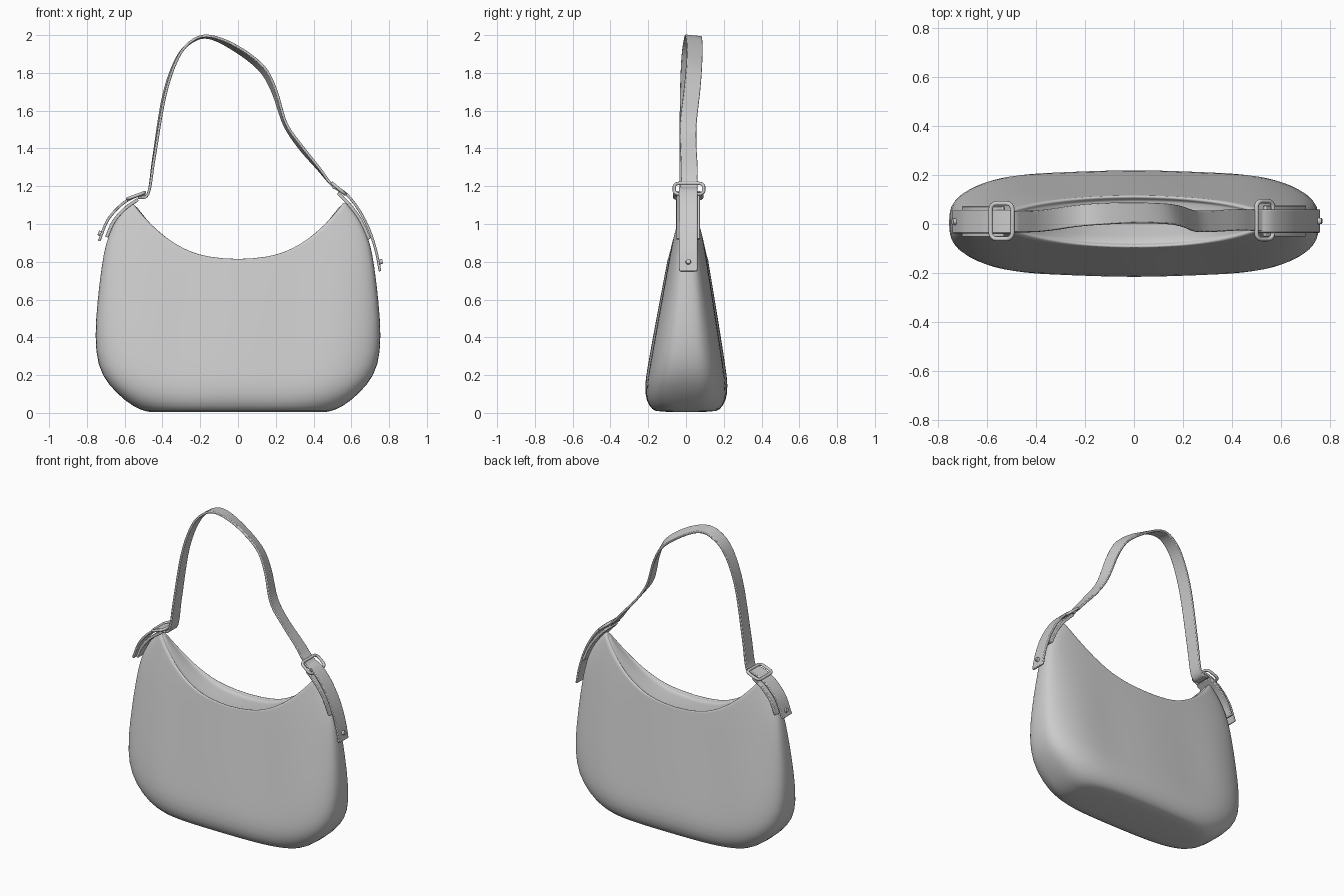
import bpy, bmesh, math
from mathutils import Vector, Matrix

if "Cube" in bpy.data.objects:
    bpy.data.objects.remove(bpy.data.objects["Cube"])


def interp(table, v):
    for (a, fa), (b, fb) in zip(table, table[1:]):
        if v <= b:
            k = max(0.0, (v - a) / (b - a))
            return fa + (fb - fa) * k
    return table[-1][1]


def finish(name, bm, subsurf=0, bevel=0.0, angle=40):
    bmesh.ops.recalc_face_normals(bm, faces=bm.faces)
    me = bpy.data.meshes.new(name)
    bm.to_mesh(me)
    bm.free()
    ob = bpy.data.objects.new(name, me)
    bpy.context.collection.objects.link(ob)
    if bevel:
        m = ob.modifiers.new("Bevel", 'BEVEL')
        m.width, m.segments = bevel, 2
    if subsurf:
        m = ob.modifiers.new("Subsurf", 'SUBSURF')
        m.levels = m.render_levels = subsurf
    bpy.ops.object.select_all(action='DESELECT')
    ob.select_set(True)
    bpy.context.view_layer.objects.active = ob
    if subsurf:
        bpy.ops.object.shade_smooth()
    else:
        bpy.ops.object.shade_smooth_by_angle(angle=math.radians(angle))
    return ob


# Bag body: stacked rounded rings whose upper levels sag towards the middle
WIDTH = [(0.0, 0.44), (0.015, 0.52), (0.06, 0.595), (0.15, 0.69), (0.25, 0.745), (0.4, 0.76),
         (0.6, 0.745), (0.8, 0.72), (0.9, 0.702), (1.0, 0.66), (1.06, 0.62), (1.11, 0.575)]
DEPTH = [(0.0, 0.15), (0.015, 0.175), (0.06, 0.213), (0.15, 0.22), (0.4, 0.178),
         (0.8, 0.108), (0.95, 0.082), (1.11, 0.052)]
TOP, N = 1.115, 48


def ring(bm, level, inset=0.0, drop=0.0):
    w = interp(WIDTH, level) - inset * 1.6
    verts = []
    for i in range(N):
        a = 2 * math.pi * i / N
        c, s = math.cos(a), math.sin(a)
        u = math.copysign(abs(c) ** 0.6, c)
        v = math.copysign(abs(s) ** 0.6, s)
        x = u * w
        z = level - 0.305 * (1 - abs(u) ** 2.4) * (level / TOP) ** 2
        ripple = 1 + 0.035 * math.cos(x * 11) * math.sin(math.pi * min(1, z))
        y = v * (interp(DEPTH, z) * ripple - inset) + 0.012 * min(1, z)
        verts.append(bm.verts.new((x, y, z - drop)))
    return verts


def cap(bm, r):
    bm.faces.new((r[0], r[1], r[-1]))
    h = N // 2
    for i in range(1, h - 1):
        bm.faces.new((r[i], r[i + 1], r[N - i - 1], r[N - i]))
    bm.faces.new((r[h - 1], r[h], r[h + 1]))


bm = bmesh.new()
levels = (0.004, 0.015, 0.06, 0.15, 0.25, 0.4, 0.6, 0.78, 0.9, 1.0, 1.06, 1.1, TOP)
rings = [ring(bm, l) for l in levels]
rings += [ring(bm, TOP, 0.012), ring(bm, TOP, 0.016, 0.02), ring(bm, TOP, 0.025, 0.024)]
for a, b in zip(rings, rings[1:]):
    for i in range(N):
        j = (i + 1) % N
        bm.faces.new((a[i], a[j], b[j], b[i]))
cap(bm, rings[0])
cap(bm, rings[-1])
finish("bag_body", bm, subsurf=1)


# Leather strips: points are (x, y, z, twist)
def strip(name, pts, width, thick=0.014, steps=6):
    P = [Vector(p) for p in pts]
    P = [P[0] * 2 - P[1]] + P + [P[-1] * 2 - P[-2]]
    path = []
    for k in range(1, len(P) - 2):
        p0, p1, p2, p3 = P[k - 1:k + 3]
        for s in range(steps):
            t = s / steps
            path.append(0.5 * (2 * p1 + (p2 - p0) * t + (2 * p0 - 5 * p1 + 4 * p2 - p3) * t * t
                               + (3 * p1 - p0 - 3 * p2 + p3) * t ** 3))
    path.append(P[-2])
    bm = bmesh.new()
    rows = []
    for i, p in enumerate(path):
        T = (path[min(i + 1, len(path) - 1)] - path[max(i - 1, 0)]).to_3d().normalized()
        B = Matrix.Rotation(p[3], 3, T) @ Vector((0, 1, 0))
        B = (B - T * B.dot(T)).normalized()
        n = T.cross(B)
        rows.append([bm.verts.new(p.to_3d() + B * u * width / 2 + n * v * thick / 2)
                     for u, v in ((-1, -1), (1, -1), (1, 1), (-1, 1))])
    for a, b in zip(rows, rows[1:]):
        for i in range(4):
            j = (i + 1) % 4
            bm.faces.new((a[i], a[j], b[j], b[i]))
    bm.faces.new(rows[0])
    bm.faces.new(rows[-1])
    return finish(name, bm, bevel=0.004)


# Shoulder strap
strip("shoulder_strap", [
    (-0.53, 0.01, 1.137, 0), (-0.475, 0.01, 1.162, 0), (-0.445, 0.01, 1.35, 0.05), (-0.39, 0.012, 1.68, 0.1),
    (-0.32, 0.02, 1.88, 0.05), (-0.24, 0.032, 1.97, -0.05), (-0.15, 0.04, 1.99, -0.12),
    (-0.02, 0.045, 1.935, -0.3), (0.12, 0.042, 1.83, -0.35), (0.19, 0.032, 1.71, -0.25),
    (0.25, 0.012, 1.53, -0.15), (0.33, 0.012, 1.41, -0.2), (0.43, 0.018, 1.29, -0.1),
    (0.49, 0.016, 1.215, 0), (0.545, 0.016, 1.17, 0)], 0.088)

# End tabs and the shorter layers under them
strip("right_tab", [(0.5, 0.012, 1.195, 0), (0.56, 0.012, 1.17, 0), (0.63, 0.012, 1.09, 0),
                    (0.69, 0.012, 0.98, 0), (0.73, 0.012, 0.86, 0), (0.752, 0.012, 0.75, 0)], 0.096)
strip("left_tab", [(-0.49, 0.01, 1.158, 0), (-0.55, 0.01, 1.143, 0), (-0.62, 0.01, 1.1, 0),
                   (-0.69, 0.01, 1.02, 0), (-0.735, 0.01, 0.91, 0)], 0.096)
strip("right_anchor", [(0.53, 0.012, 1.165, 0), (0.6, 0.012, 1.09, 0), (0.655, 0.012, 1.01, 0),
                       (0.695, 0.012, 0.92, 0)], 0.125, 0.018)
strip("left_anchor", [(-0.53, 0.01, 1.13, 0), (-0.6, 0.01, 1.08, 0), (-0.66, 0.01, 1.01, 0),
                      (-0.695, 0.01, 0.93, 0)], 0.125, 0.018)


# Rounded wire loops used for buckles and the zip pull
def wire_loop(name, loc, slope, length, width, radius, wire):
    cu = bpy.data.curves.new(name, 'CURVE')
    cu.dimensions = '3D'
    cu.bevel_depth, cu.bevel_resolution = wire, 3
    pts = []
    for k, (sx, sy) in enumerate(((1, 1), (-1, 1), (-1, -1), (1, -1))):
        for s in range(5):
            a = math.pi / 2 * (k + s / 4)
            pts.append((sx * (length / 2 - radius) + radius * math.cos(a),
                        sy * (width / 2 - radius) + radius * math.sin(a), 0, 1))
    sp = cu.splines.new('POLY')
    sp.points.add(len(pts) - 1)
    for p, co in zip(sp.points, pts):
        p.co = co
    sp.use_cyclic_u = True
    ob = bpy.data.objects.new(name, cu)
    ob.location = loc
    ob.rotation_euler = (0, slope, 0)
    bpy.context.collection.objects.link(ob)


wire_loop("right_buckle", (0.533, 0.016, 1.187), math.radians(40), 0.088, 0.155, 0.025, 0.009)
wire_loop("left_buckle", (-0.54, 0.012, 1.15), math.radians(-20), 0.095, 0.145, 0.025, 0.009)


# Rivets and zip details
def stud(name, loc, axis, r, depth):
    bm = bmesh.new()
    rot = Vector((0, 0, 1)).rotation_difference(Vector(axis)).to_matrix().to_4x4()
    bmesh.ops.create_cone(bm, cap_ends=True, segments=20, radius1=r, radius2=r * 0.8,
                          depth=depth, matrix=Matrix.Translation(loc) @ rot)
    finish(name, bm, angle=30)


stud("right_rivet", (0.755, 0.012, 0.8), (1, 0, 0.2), 0.015, 0.022)
stud("left_rivet", (-0.73, 0.01, 0.95), (-1, 0, 0.4), 0.015, 0.022)
stud("zip_stop", (-0.475, 0.012, 0.985), (0.8, 0, 0.6), 0.014, 0.02)
strip("zip_slider", [(0.465, 0.012, 0.975, 0), (0.5, 0.012, 1.02, 0)], 0.03, 0.02)
wire_loop("zip_pull", (0.475, 0.012, 1.0), math.radians(-55), 0.05, 0.03, 0.012, 0.004)
